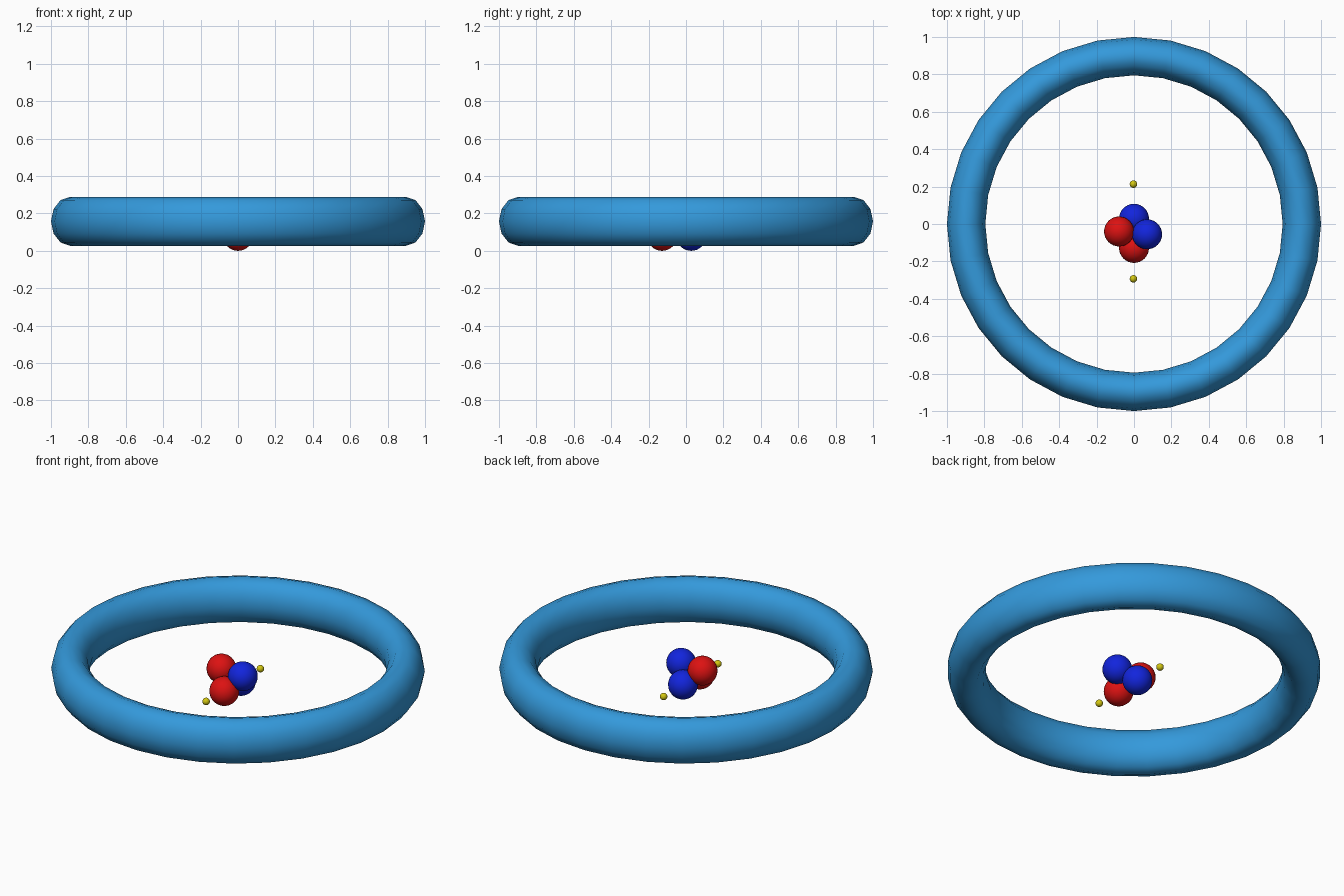
import bpy

if "Cube" in bpy.data.objects:
    bpy.data.objects.remove(bpy.data.objects["Cube"])


def material(name, rgb):
    m = bpy.data.materials.new(name)
    m.diffuse_color = (*rgb, 1)
    m.use_nodes = True
    m.node_tree.nodes["Principled BSDF"].inputs["Base Color"].default_value = m.diffuse_color
    return m


SKY = material("sky blue", (0.034, 0.32, 0.71))
RED = material("red", (0.72, 0.006, 0.006))
BLUE = material("deep blue", (0.006, 0.018, 0.72))
YELLOW = material("yellow", (0.65, 0.57, 0.006))


def finish(name, mat):
    ob = bpy.context.object
    ob.name = name
    ob.data.materials.append(mat)
    bpy.ops.object.shade_smooth()
    return ob


def ball(name, loc, radius, mat):
    bpy.ops.mesh.primitive_uv_sphere_add(segments=32, ring_count=16,
                                         radius=radius, location=loc)
    finish(name, mat)


# Outer ring, slightly taller than it is wide in section
bpy.ops.mesh.primitive_torus_add(major_segments=32, minor_segments=12,
                                 major_radius=0.8975, minor_radius=0.1025,
                                 location=(0, 0, 0.158))
finish("outer_ring", SKY).scale.z = 0.131 / 0.1025

# Nucleus: two crossed pairs of balls
ball("lower_red_ball", (0, -0.128, 0.08), 0.08, RED)
ball("upper_red_ball", (-0.08, -0.04, 0.158), 0.08, RED)
ball("lower_blue_ball", (0, 0.028, 0.08), 0.08, BLUE)
ball("upper_blue_ball", (0.07, -0.055, 0.158), 0.08, BLUE)

# Small orbiting balls
ball("back_small_ball", (-0.003, 0.213, 0.081), 0.02, YELLOW)
ball("front_small_ball", (-0.003, -0.293, 0.081), 0.02, YELLOW)
